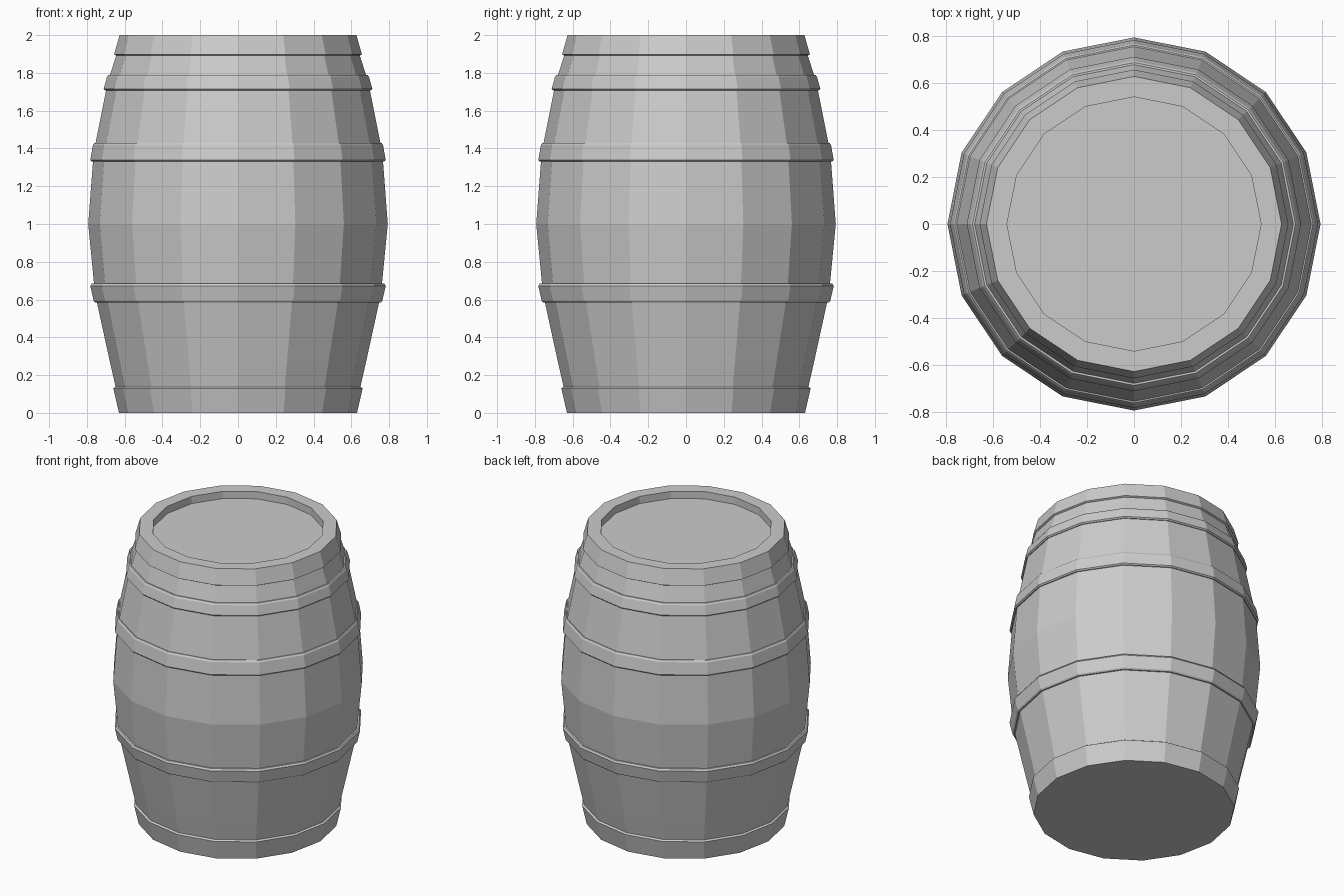
import bpy
import math

SIDES = 16

cube = bpy.data.objects.get("Cube")
if cube:
    bpy.data.objects.remove(cube, do_unlink=True)

# One flat grey for the whole barrel
grey = bpy.data.materials.new("plain_grey")
grey.use_nodes = True
colour = (0.6, 0.6, 0.6, 1)
grey.diffuse_color = colour
grey.node_tree.nodes["Principled BSDF"].inputs["Base Color"].default_value = colour


def lathe(name, profile, closed=False):
    """Spin (radius, z) points round z; cap the ends unless the profile is closed."""
    n = len(profile)
    verts = [(r * math.cos(math.tau * s / SIDES), r * math.sin(math.tau * s / SIDES), z)
             for r, z in profile for s in range(SIDES)]
    faces = []
    for i in range(n if closed else n - 1):
        a, b = i * SIDES, (i + 1) % n * SIDES
        for s in range(SIDES):
            t = (s + 1) % SIDES
            faces.append((a + s, a + t, b + t, b + s))
    if not closed:
        faces.append(tuple(reversed(range(SIDES))))
        faces.append(tuple(range((n - 1) * SIDES, n * SIDES)))
    mesh = bpy.data.meshes.new(name)
    mesh.from_pydata(verts, [], faces)
    mesh.materials.append(grey)
    obj = bpy.data.objects.new(name, mesh)
    bpy.context.collection.objects.link(obj)
    return obj


# Staved body with end bands and a recessed lid
lathe("barrel_body", [
    (0.63, 0), (0.66, 0.13), (0.648, 0.138),
    (0.678, 0.27), (0.757, 0.63), (0.793, 1.0), (0.764, 1.38),
    (0.69, 1.75), (0.645, 1.892),
    (0.656, 1.898), (0.627, 2.0),
    (0.54, 2.0), (0.54, 1.95),
])

# Raised hoops: bottom z, top z, bottom radius, top radius
hoops = {
    "lower_hoop": (0.585, 0.685, 0.764, 0.782),
    "upper_hoop": (1.33, 1.43, 0.782, 0.768),
    "shoulder_hoop": (1.708, 1.79, 0.711, 0.694),
}
for name, (z0, z1, r0, r1) in hoops.items():
    lathe(name, [(r0 - 0.05, z0), (r0 - 0.008, z0), (r0, z0 + 0.008),
                 (r1, z1 - 0.012), (r1 - 0.008, z1), (r1 - 0.05, z1)], closed=True)
